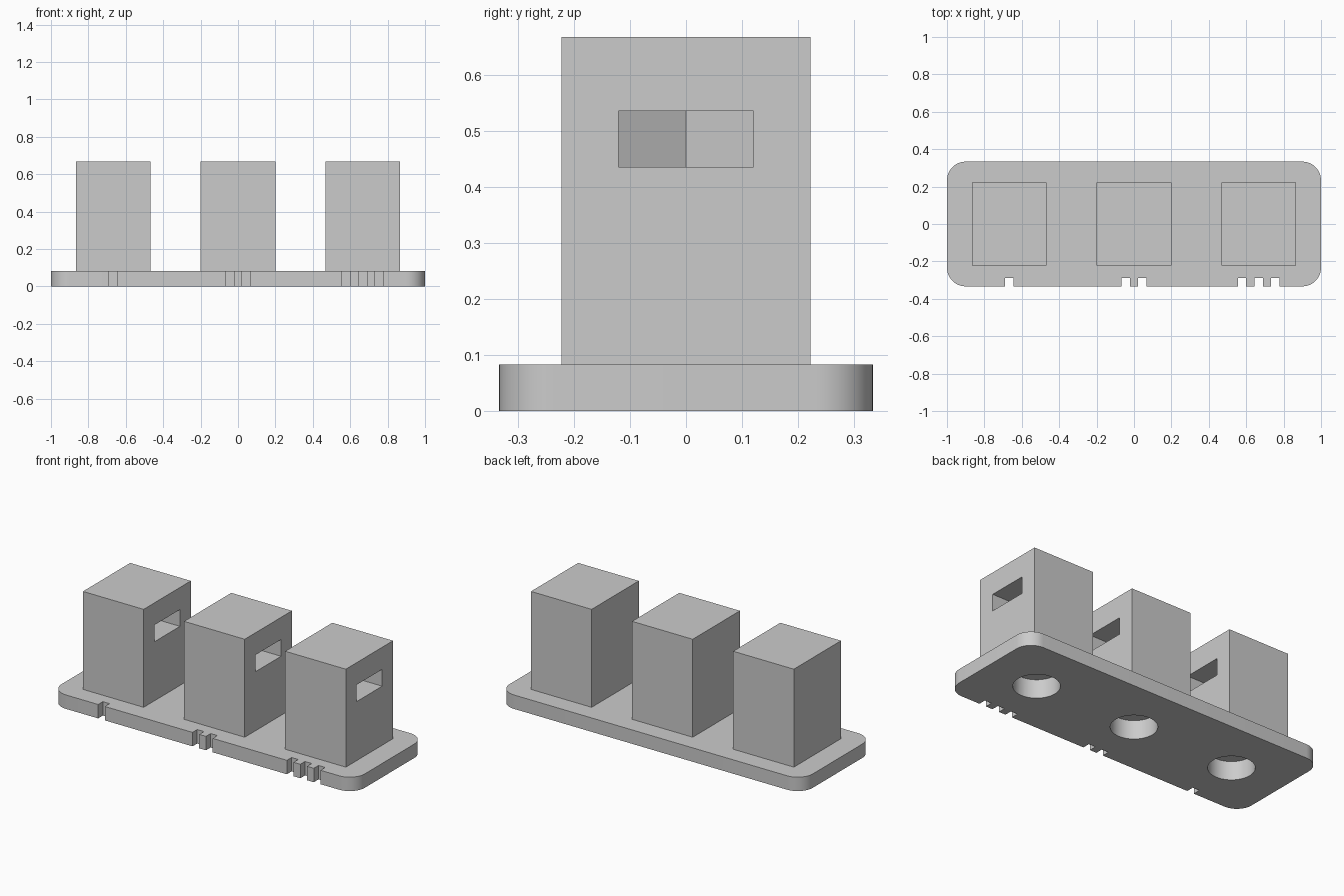
import bpy
import bmesh
from math import cos, sin, pi, radians

old = bpy.data.objects.get("Cube")
if old:
    bpy.data.objects.remove(old, do_unlink=True)

GREY = (0.6, 0.6, 0.6, 1)
plastic = bpy.data.materials.new("grey plastic")
plastic.use_nodes = True
plastic.diffuse_color = GREY
plastic.node_tree.nodes["Principled BSDF"].inputs["Base Color"].default_value = GREY

UNIT = 2 / 90                 # one design millimetre
BASE_TOP = 0.083
HEIGHT = 0.667
SPACING = 30 * UNIT
SLOT_Z = (0.435, 0.535)
SLOT_HALF = 0.12


def arc(cx, cy, r, start, end, steps):
    return [(cx + r * cos(start + (end - start) * i / steps),
             cy + r * sin(start + (end - start) * i / steps))
            for i in range(steps + 1)]


def circle(cx, r, sides=48):
    return arc(cx, 0, r, 0, 2 * pi, sides)[:-1]


def rectangle(cx, cy, w, d):
    return [(cx + sx * w / 2, cy + sy * d / 2)
            for sx, sy in ((-1, -1), (1, -1), (1, 1), (-1, 1))]


def prism(name, outline, z0, z1):
    """Extrude a counter-clockwise outline from z0 up to z1."""
    bm = bmesh.new()
    face = bm.faces.new([bm.verts.new((x, y, z0)) for x, y in outline])
    grown = bmesh.ops.extrude_face_region(bm, geom=[face])["geom"]
    for v in grown:
        if isinstance(v, bmesh.types.BMVert):
            v.co.z = z1
    bmesh.ops.recalc_face_normals(bm, faces=bm.faces)
    mesh = bpy.data.meshes.new(name)
    bm.to_mesh(mesh)
    bm.free()
    mesh.materials.append(plastic)
    ob = bpy.data.objects.new(name, mesh)
    bpy.context.collection.objects.link(ob)
    return ob


def activate(ob):
    bpy.ops.object.select_all(action="DESELECT")
    ob.select_set(True)
    bpy.context.view_layer.objects.active = ob


def cut(ob, outline, z0, z1):
    """Subtract a prism from the object."""
    cutter = prism("cutter", outline, z0, z1)
    cutter.hide_render = True
    activate(ob)
    mod = ob.modifiers.new("cut", "BOOLEAN")
    mod.operation = "DIFFERENCE"
    mod.solver = "EXACT"
    mod.object = cutter
    bpy.ops.object.modifier_apply(modifier=mod.name)
    bpy.data.objects.remove(cutter, do_unlink=True)


def smooth(ob):
    activate(ob)
    bpy.ops.object.shade_smooth_by_angle(angle=radians(30))


# Rounded base plate
R = 0.1
outline = []
for k, (sx, sy) in enumerate(((1, 1), (-1, 1), (-1, -1), (1, -1))):
    outline += arc(sx * (1 - R), sy * (1 / 3 - R), R, k * pi / 2, (k + 1) * pi / 2, 12)
base = prism("base_plate", outline, 0, BASE_TOP)

for i, side in enumerate(("right", "middle", "left")):
    cx = (i - 1) * SPACING

    # Counting notches in the front edge: one, two, three
    for n in range(i + 1):
        x = cx + (n - i / 2) * 4 * UNIT
        cut(base, rectangle(x, -1 / 3, 2 * UNIT, 4 * UNIT), -0.1, 0.2)

    # Block with a bolt recess, a bore and a nut slot with a pointed end
    block = prism(side + "_block", rectangle(cx, 0, 18 * UNIT, 20 * UNIT), BASE_TOP, HEIGHT)
    nut = SLOT_HALF / cos(pi / 6)
    slot = [(cx + 0.3, -SLOT_HALF), (cx + 0.3, SLOT_HALF),
            (cx - nut / 2, SLOT_HALF), (cx - nut, 0), (cx - nut / 2, -SLOT_HALF)]
    cut(block, slot, *SLOT_Z)
    cut(block, circle(cx, 0.07), 0, 0.48)
    cut(block, circle(cx, 0.125), -0.1, 0.111)
    cut(base, circle(cx, 0.125), -0.1, 0.2)
    smooth(block)

smooth(base)
